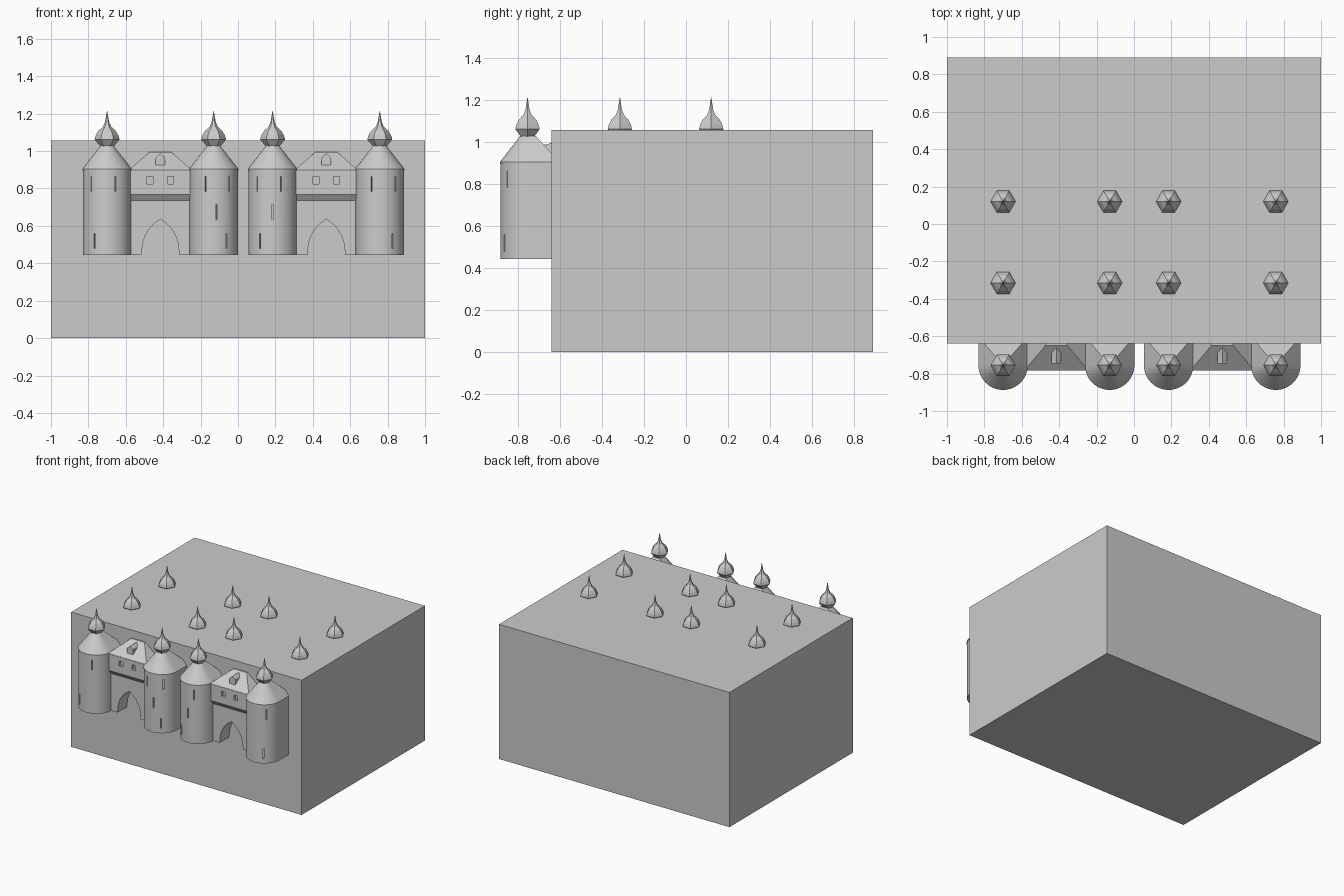
import bpy, bmesh, math
from mathutils import Matrix

if "Cube" in bpy.data.objects:
    bpy.data.objects.remove(bpy.data.objects["Cube"])

stone = bpy.data.materials.new("grey stone")
stone.diffuse_color = (0.6, 0.6, 0.6, 1)
stone.use_nodes = True
stone.node_tree.nodes["Principled BSDF"].inputs["Base Color"].default_value = stone.diffuse_color
WALL_Y = -0.64


def finish(bm, name, smooth=False):
    bmesh.ops.recalc_face_normals(bm, faces=bm.faces)
    me = bpy.data.meshes.new(name)
    bm.to_mesh(me)
    bm.free()
    ob = bpy.data.objects.new(name, me)
    bpy.context.collection.objects.link(ob)
    me.materials.append(stone)
    if smooth:
        bpy.ops.object.select_all(action='DESELECT')
        ob.select_set(True)
        bpy.context.view_layer.objects.active = ob
        bpy.ops.object.shade_smooth_by_angle(angle=math.radians(30))
    return ob


def loft(rings):
    """Skin a list of equal-length point rings and cap both ends."""
    bm = bmesh.new()
    vs = [[bm.verts.new(p) for p in r] for r in rings]
    n = len(vs[0])
    for a, b in zip(vs, vs[1:]):
        for i in range(n):
            bm.faces.new((a[i], a[(i + 1) % n], b[(i + 1) % n], b[i]))
    bm.faces.new(vs[0])
    bm.faces.new(vs[-1])
    return bm


def add_box(bm, x0, x1, y0, y1, z0, z1, rot=None):
    m = Matrix.Translation(((x0 + x1) / 2, (y0 + y1) / 2, (z0 + z1) / 2))
    if rot is not None:
        m = m @ Matrix.Rotation(rot, 4, 'Z')
    bmesh.ops.create_cube(bm, size=1, matrix=m @ Matrix.Diagonal((x1 - x0, y1 - y0, z1 - z0, 1)))


def cut(ob, bm):
    """Subtract a cutter mesh and bake the result."""
    cutter = finish(bm, "cutter")
    cutter.hide_render = True
    mod = ob.modifiers.new("cut", 'BOOLEAN')
    mod.operation, mod.object, mod.solver = 'DIFFERENCE', cutter, 'EXACT'
    bpy.ops.object.select_all(action='DESELECT')
    ob.select_set(True)
    bpy.context.view_layer.objects.active = ob
    bpy.ops.object.modifier_apply(modifier="cut")
    bpy.data.objects.remove(cutter)


# Main block
bm = bmesh.new()
add_box(bm, -1, 1, WALL_Y, 0.89, 0, 1.057)
finish(bm, "main_block")


# Towers: rounded front, straight sides running back into the block
def u_ring(cx, cy, z, r):
    pts = [(cx - r * math.cos(math.pi * i / 28), cy - r * math.sin(math.pi * i / 28), z)
           for i in range(29)]
    return pts + [(cx + r, cy + 1.15 * r, z), (cx - r, cy + 1.15 * r, z)]


def onion(name, cx, cy):
    profile = [(1.025, 0.036), (1.062, 0.067), (1.085, 0.060), (1.108, 0.046),
               (1.13, 0.022), (1.155, 0.011), (1.213, 0.001)]
    finish(loft([[(cx + r * math.cos(k * math.pi / 3), cy + r * math.sin(k * math.pi / 3), z)
                  for k in range(6)] for z, r in profile]), name)


TOWER_Y, TOWER_R = -0.755, 0.129
# Slit windows per tower: (sideways offset, bottom height)
towers = {
    -0.70: [(-0.085, 0.785), (0.045, 0.785), (-0.068, 0.48)],
    -0.13: [(-0.045, 0.785), (0.082, 0.785), (0.015, 0.635), (0.068, 0.48)],
    0.185: [(-0.082, 0.785), (0.045, 0.785), (0.0, 0.635), (-0.068, 0.48)],
    0.758: [(-0.045, 0.785), (0.085, 0.785), (0.068, 0.48)],
}
for i, (cx, slits) in enumerate(towers.items()):
    body = finish(loft([u_ring(cx, TOWER_Y, z, TOWER_R) for z in (0.443, 0.90)]),
                  f"tower_{i}")
    cutters = bmesh.new()
    for dx, z in slits:
        a = math.asin(dx / TOWER_R)
        px, py = cx + dx, TOWER_Y - TOWER_R * math.cos(a)
        add_box(cutters, px - 0.003, px + 0.003, py - 0.02, py + 0.02, z, z + 0.08, a)
    cut(body, cutters)
    bpy.ops.object.shade_smooth_by_angle(angle=math.radians(30))
    # Conical roof with a thin eave
    finish(loft([u_ring(cx, TOWER_Y, z, r) for z, r in
                 [(0.896, 0.132), (0.905, 0.132), (1.03, 0.034)]]), f"tower_roof_{i}", True)
    # Onion finials in three rows
    for j, y in enumerate((TOWER_Y, -0.315, 0.12)):
        onion(f"finial_{i}_{j}", cx, y)

# Gatehouses between the tower pairs
for i, cx in enumerate((-0.415, 0.472)):
    x0, x1, back = cx - 0.17, cx + 0.17, -0.60
    # Wall section with a sloped overhang above the gate
    section = [(back, 0.443), (-0.757, 0.443), (-0.757, 0.735), (-0.78, 0.767),
               (-0.78, 0.90), (back, 0.90)]
    gate = finish(loft([[(x, y, z) for y, z in section] for x in (x0, x1)]), f"gatehouse_{i}")
    # Pointed arch opening
    half = [(0.10, 0.40), (0.10, 0.46), (0.094, 0.51), (0.08, 0.55), (0.058, 0.585),
            (0.03, 0.615)]
    arch = half + [(0, 0.636)] + [(-x, z) for x, z in reversed(half)]
    cut(gate, loft([[(cx + x, y, z) for x, z in arch] for y in (-0.9, -0.5)]))
    # Small square windows
    cutters = bmesh.new()
    for dx in (-0.055, 0.055):
        add_box(cutters, cx + dx - 0.016, cx + dx + 0.016, -0.8, -0.76, 0.825, 0.865)
    cut(gate, cutters)
    # Hipped roof against the block wall
    finish(loft([
        [(x0, -0.782, 0.898), (x1, -0.782, 0.898), (x1, back, 0.898), (x0, back, 0.898)],
        [(cx - 0.058, -0.65, 0.995), (cx + 0.058, -0.65, 0.995),
         (cx + 0.058, back, 0.995), (cx - 0.058, back, 0.995)]]), f"gate_roof_{i}")
    # Dormer
    house = [(-0.026, 0.90), (0.026, 0.90), (0.026, 0.965), (0, 0.988), (-0.026, 0.965)]
    finish(loft([[(cx + x, y, z) for x, z in house] for y in (-0.745, -0.655)]), f"dormer_{i}")
